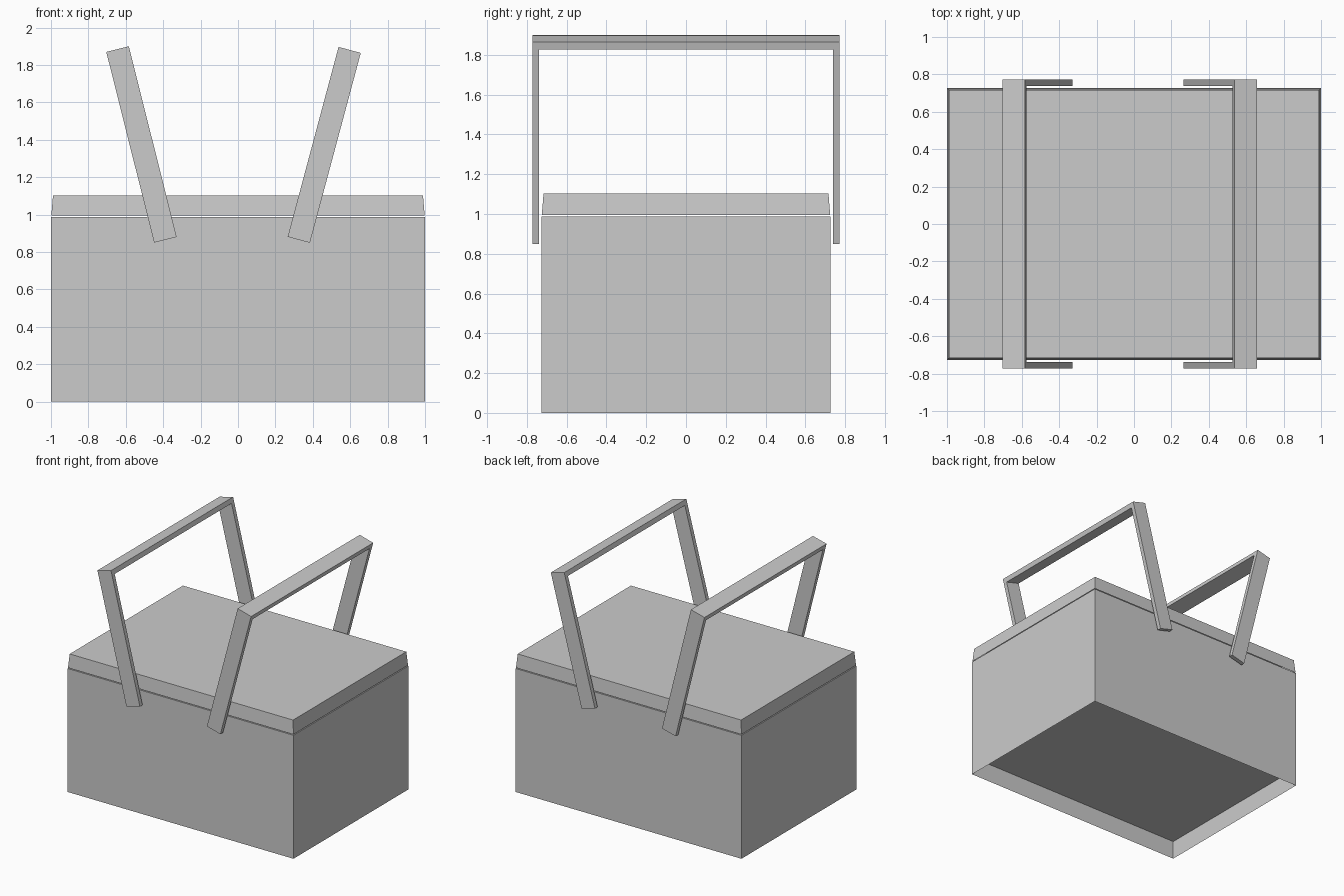
import bpy
import bmesh
from math import radians
from mathutils import Matrix

cube = bpy.data.objects.get("Cube")
if cube:
    bpy.data.objects.remove(cube, do_unlink=True)

grey = bpy.data.materials.new("plain grey")
grey.use_nodes = True
COLOUR = (0.6, 0.6, 0.6, 1)
grey.diffuse_color = COLOUR
grey.node_tree.nodes["Principled BSDF"].inputs["Base Color"].default_value = COLOUR


def finish(bm, name):
    mesh = bpy.data.meshes.new(name)
    bm.to_mesh(mesh)
    bm.free()
    mesh.materials.append(grey)
    obj = bpy.data.objects.new(name, mesh)
    bpy.context.collection.objects.link(obj)
    return obj


def open_box(name, half_x, half_y, z0, z1, taper=0.0):
    """Shell without a bottom; the top edges move in by taper."""
    bm = bmesh.new()
    for v in bmesh.ops.create_cube(bm, size=2)["verts"]:
        inset = taper if v.co.z > 0 else 0
        v.co.x *= half_x - inset
        v.co.y *= half_y - inset
        v.co.z = z1 if v.co.z > 0 else z0
    bm.normal_update()
    bottom = [f for f in bm.faces if f.normal.z < -0.9]
    bmesh.ops.delete(bm, geom=bottom, context='FACES_ONLY')
    finish(bm, name)


# Basket body with thin walls, and the tapered lid above a fine gap
open_box("basket_body", 1.0, 0.727, 0.0, 0.988)
open_box("lid", 0.998, 0.725, 0.994, 1.103, taper=0.009)

# Raised floor
bm = bmesh.new()
floor = [bm.verts.new((x, y, 0.15)) for x, y in
         ((-1, -0.727), (-1, 0.727), (1, 0.727), (1, -0.727))]
bm.faces.new(floor)
finish(bm, "basket_floor")


def handle(name, foot_x, lean, width):
    """Square arch extruded across its width, then leaned outwards."""
    outer, inner, length, under_bar = 0.772, 0.739, 1.051, 1.013
    right_half = [(inner, 0), (outer, 0), (outer, length)]
    outline = right_half + [(-y, z) for y, z in reversed(right_half)]
    outline += [(-inner, under_bar), (inner, under_bar)]
    bm = bmesh.new()
    face = bm.faces.new([bm.verts.new((-width / 2, y, z)) for y, z in outline])
    extruded = bmesh.ops.extrude_face_region(bm, geom=[face], use_keep_orig=True)
    bmesh.ops.translate(bm, vec=(width, 0, 0),
                        verts=[v for v in extruded["geom"]
                               if isinstance(v, bmesh.types.BMVert)])
    bmesh.ops.recalc_face_normals(bm, faces=bm.faces)
    bm.transform(Matrix.Translation((foot_x, 0, 0.865))
                 @ Matrix.Rotation(radians(lean), 4, 'Y'))
    finish(bm, name)


# Two carrying handles leaning apart
handle("right_handle", -0.388, -14.1, 0.124)
handle("left_handle", 0.325, 15, 0.123)
